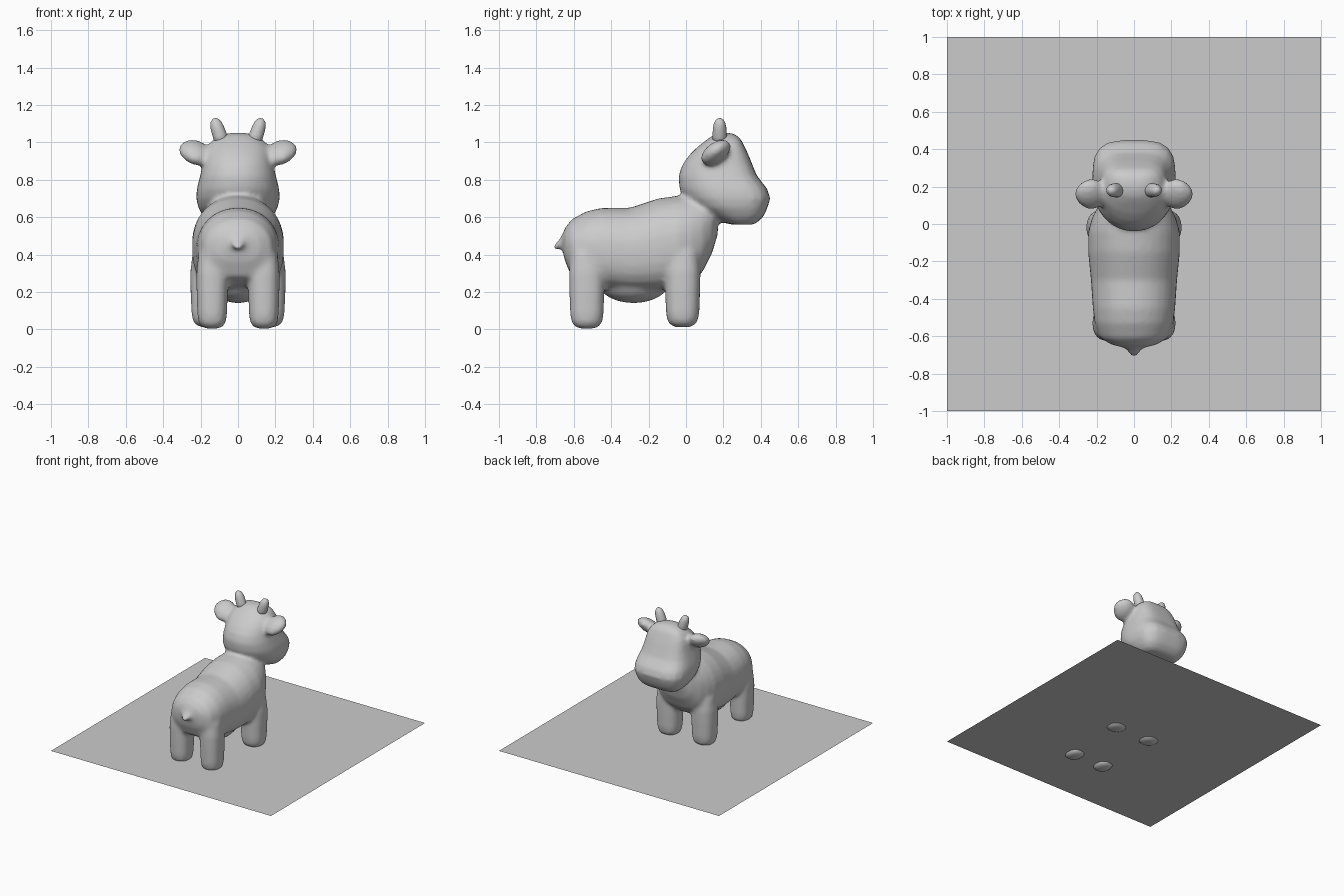
import bpy, bmesh
from math import cos, sin, pi
from mathutils import Vector as V

if "Cube" in bpy.data.objects:
    bpy.data.objects.remove(bpy.data.objects["Cube"])


def ring(c, u, v, n_pos=2.0, n_neg=2.0, count=32):
    """Superellipse around c with half axes u, v; squareness differs on +v / -v."""
    pts = []
    for i in range(count):
        a = 2 * pi * i / count
        x, y = cos(a), sin(a)
        n = n_pos if y > 0 else n_neg
        k = (abs(x) ** n + abs(y) ** n) ** (-1 / n)
        pts.append(V(c) + V(u) * x * k + V(v) * y * k)
    return pts


def loft(name, rings):
    """Closed skin over a list of rings."""
    bm = bmesh.new()
    rows = [[bm.verts.new(p) for p in r] for r in rings]
    for a, b in zip(rows, rows[1:]):
        for i in range(len(a)):
            j = (i + 1) % len(a)
            bm.faces.new((a[i], a[j], b[j], b[i]))
    bm.faces.new(rows[0])
    bm.faces.new(rows[-1])
    bmesh.ops.recalc_face_normals(bm, faces=bm.faces)
    me = bpy.data.meshes.new(name)
    bm.to_mesh(me)
    bm.free()
    me.shade_smooth()
    ob = bpy.data.objects.new(name, me)
    bpy.context.collection.objects.link(ob)
    return ob


parts = []

# Torso: y, bottom z, top z, half width
torso = [(-.665, .44, .50, .04), (-.645, .36, .545, .12), (-.61, .28, .59, .18),
         (-.53, .24, .632, .21), (-.45, .22, .65, .22), (-.3, .2, .65, .23),
         (-.15, .2, .70, .245), (-.04, .22, .715, .245), (.03, .25, .72, .225),
         (.09, .31, .72, .195), (.14, .41, .72, .15), (.17, .51, .70, .09)]
parts.append(loft("torso", [ring((0, y, (a + b) / 2), (w, 0, 0), (0, 0, (b - a) / 2), 2.1, 2.8)
                            for y, a, b, w in torso]))

# Head: z, back y, front y, half width (round at the back, square at the muzzle)
head = [(.56, .25, .36, .13), (.575, .18, .385, .16), (.605, .12, .415, .187),
        (.65, .04, .435, .212), (.70, -.01, .45, .223), (.75, -.035, .435, .22),
        (.82, -.04, .38, .203), (.88, -.02, .355, .188), (.93, .015, .335, .178),
        (.97, .055, .317, .167), (1.01, .105, .297, .138), (1.035, .14, .275, .1),
        (1.05, .18, .245, .05)]
parts.append(loft("head", [ring((0, (a + b) / 2, z), (w, 0, 0), (0, (b - a) / 2, 0), 3.6, 2.1)
                           for z, a, b, w in head]))

# Udder / belly bulge
parts.append(loft("belly", [ring((0, -.28 + .19 * cos(t), .25), (.15 * sin(t), 0, 0), (0, 0, .11 * sin(t)))
                            for t in [.1 + i * (pi - .2) / 10 for i in range(11)]]))

# Tail stub: y, z, half width, half height
tail = [(-.58, .50, .09, .06), (-.64, .48, .065, .04), (-.68, .455, .035, .024), (-.708, .435, .018, .014)]
parts.append(loft("tail", [ring((0, y, z), (w, 0, 0), (0, 0, h)) for y, z, w, h in tail]))

leg = [(0, .4), (.012, .72), (.035, .9), (.08, .98), (.2, 1.03), (.3, 1.05), (.4, .95), (.46, .7)]
ear = [(.12, .6), (.17, .75), (.21, .95), (.25, .95), (.285, .72), (.305, .45), (.316, .2)]
horn = [(-.1, 1), (.3, 1), (.6, .95), (.8, .8), (.92, .58), (1, .2)]
for s, side in ((-1, "left"), (1, "right")):
    # Legs
    for end, x, y, z0, rx in (("front", .158, -.018, .012, .093), ("hind", .138, -.53, .004, .081)):
        parts.append(loft(f"{side}_{end}_leg",
                          [ring((s * x * (1 - .15 * max(0, z - .25)), y, z + z0), (rx * k, 0, 0),
                                (0, .091 * k, 0), 2.4, 2.4) for z, k in leg]))
    # Ears
    parts.append(loft(f"{side}_ear",
                      [ring((s * x, .16, .93 + .18 * (x - .14)), (0, .078 * k, .052 * k), (0, -.028 * k, .046 * k))
                       for x, k in ear]))
    # Horns
    base, tip = V((s * .085, .18, 1.0)), V((s * .128, .18, 1.128))
    loft(f"{side}_horn", [ring(base.lerp(tip, t), (.036 * k, 0, -s * .012 * k), (0, .038 * k, 0), count=20)
                          for t, k in horn])

# Fuse the parts into one soft skin
with bpy.context.temp_override(active_object=parts[0], object=parts[0],
                               selected_objects=parts, selected_editable_objects=parts):
    bpy.ops.object.join()
body = parts[0]
body.name = "calf_body"
m = body.modifiers.new("fuse", 'REMESH')
m.mode = 'VOXEL'
m.voxel_size = .014
m.use_smooth_shade = True
m = body.modifiers.new("soften", 'SMOOTH')
m.factor = .5
m.iterations = 7

# Ground slab the feet dip through
bpy.ops.mesh.primitive_plane_add(size=2, location=(0, 0, .03))
bpy.context.object.name = "base_plane"
